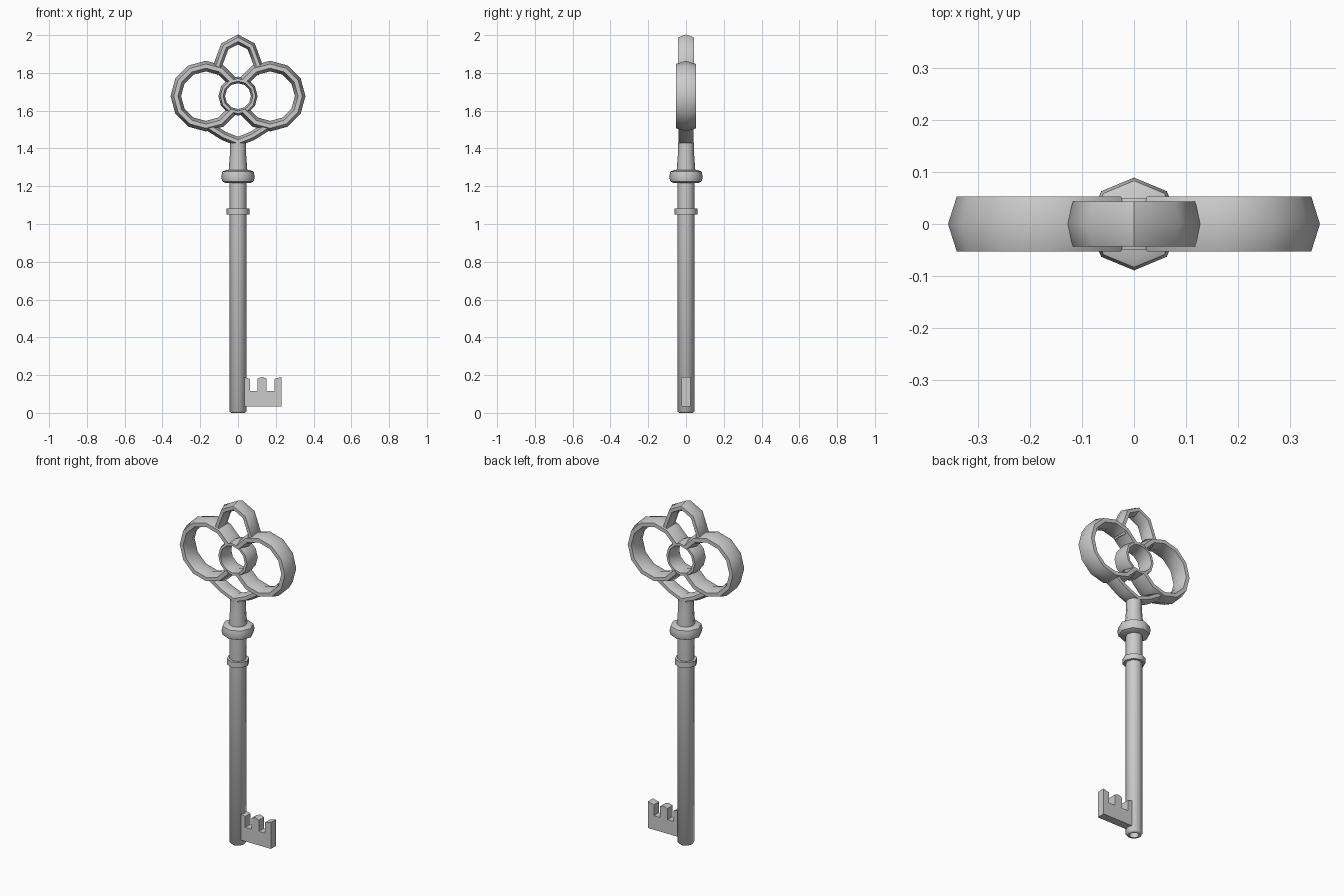
import bpy, bmesh, math
from mathutils import Vector

if "Cube" in bpy.data.objects:
    bpy.data.objects.remove(bpy.data.objects["Cube"])


def finish(name, verts, faces):
    mesh = bpy.data.meshes.new(name)
    mesh.from_pydata(verts, [], faces)
    bm = bmesh.new()
    bm.from_mesh(mesh)
    bmesh.ops.recalc_face_normals(bm, faces=bm.faces)
    bm.to_mesh(mesh)
    bm.free()
    ob = bpy.data.objects.new(name, mesh)
    bpy.context.collection.objects.link(ob)
    bpy.ops.object.select_all(action='DESELECT')
    ob.select_set(True)
    bpy.context.view_layer.objects.active = ob
    bpy.ops.object.shade_smooth_by_angle(angle=math.radians(50))
    return ob


def lathe(name, profile, sides=8):
    """Revolve an (r, z) profile around z, capping both ends."""
    verts, faces = [], []
    for r, z in profile:
        for i in range(sides):
            a = 2 * math.pi * i / sides
            verts.append((r * math.cos(a), r * math.sin(a), z))
    for k in range(len(profile) - 1):
        for i in range(sides):
            j = (i + 1) % sides
            faces.append((k * sides + i, k * sides + j, (k + 1) * sides + j, (k + 1) * sides + i))
    faces.append(tuple(range(sides)))
    faces.append(tuple(range((len(profile) - 1) * sides, len(profile) * sides)))
    return finish(name, verts, faces)


def sweep(name, path, half_width, half_depth, closed=False):
    """Sweep a six-sided bar section along an (x, z) path with mitred corners."""
    w, d = half_width, half_depth
    section = [(w, 0), (w * 0.4, d), (-w * 0.4, d), (-w, 0), (-w * 0.4, -d), (w * 0.4, -d)]
    pts = [Vector(p) for p in path]
    n, m = len(pts), len(section)
    verts, faces = [], []
    for i, p in enumerate(pts):
        before = (p - pts[i - 1]).normalized() if closed or i > 0 else None
        after = (pts[(i + 1) % n] - p).normalized() if closed or i < n - 1 else None
        before, after = before or after, after or before
        tangent = (before + after).normalized()
        normal = Vector((tangent.y, -tangent.x)) / max(0.5, tangent.dot(after))
        for s, y in section:
            q = p + normal * s
            verts.append((q.x, y, q.y))
    for i in range(n if closed else n - 1):
        j = (i + 1) % n
        for k in range(m):
            l = (k + 1) % m
            faces.append((i * m + k, i * m + l, j * m + l, j * m + k))
    if not closed:
        faces += [tuple(range(m)), tuple(range((n - 1) * m, n * m))]
    return finish(name, verts, faces)


def arc(cx, cz, r, start, step, count):
    return [(cx + r * math.cos(math.radians(start + step * i)),
             cz + r * math.sin(math.radians(start + step * i))) for i in range(count)]


# Bow: two side loops, top and bottom lobes, central ring
CZ = 1.677
left = arc(-0.17, CZ, 0.159, 30, 30, 11)
sweep("left_loop", left, 0.027, 0.053)
sweep("right_loop", [(-x, z) for x, z in reversed(left)], 0.027, 0.053)
top_half = [(0.088, 1.795), (0.107, 1.84), (0.07, 1.94)]
sweep("top_lobe", top_half + [(0, 1.977)] + [(-x, z) for x, z in reversed(top_half)], 0.023, 0.043)
bottom_half = [(-0.15, 1.513), (-0.075, 1.466)]
sweep("bottom_lobe", bottom_half + [(0, 1.436)] + [(-x, z) for x, z in reversed(bottom_half)], 0.024, 0.041)
sweep("center_ring", arc(0, CZ, 0.086, 0, 30, 12), 0.017, 0.05, closed=True)

# Shaft with a hollow tip
lathe("shaft", [(0.027, 0.12), (0.027, 0), (0.037, 0), (0.045, 0.008), (0.045, 1.24)])
lathe("neck", [(0.049, 1.24), (0.049, 1.29), (0.043, 1.37), (0.043, 1.43)])
lathe("collar", [(0.066, 1.217), (0.083, 1.225), (0.089, 1.25), (0.083, 1.277), (0.066, 1.285)])
lathe("small_ring", [(0.06, 1.05), (0.06, 1.082)])

# Toothed bit
outline = [(0.03, 0.035), (0.23, 0.035), (0.23, 0.19), (0.192, 0.18), (0.192, 0.117),
           (0.152, 0.117), (0.152, 0.182), (0.128, 0.191), (0.104, 0.182), (0.104, 0.117),
           (0.063, 0.117), (0.063, 0.18), (0.03, 0.19)]
n = len(outline)
verts = [(x, y, z) for y in (-0.024, 0.024) for x, z in outline]
faces = [tuple(range(n)), tuple(range(n, 2 * n))]
faces += [(i, (i + 1) % n, n + (i + 1) % n, n + i) for i in range(n)]
finish("bit", verts, faces)
